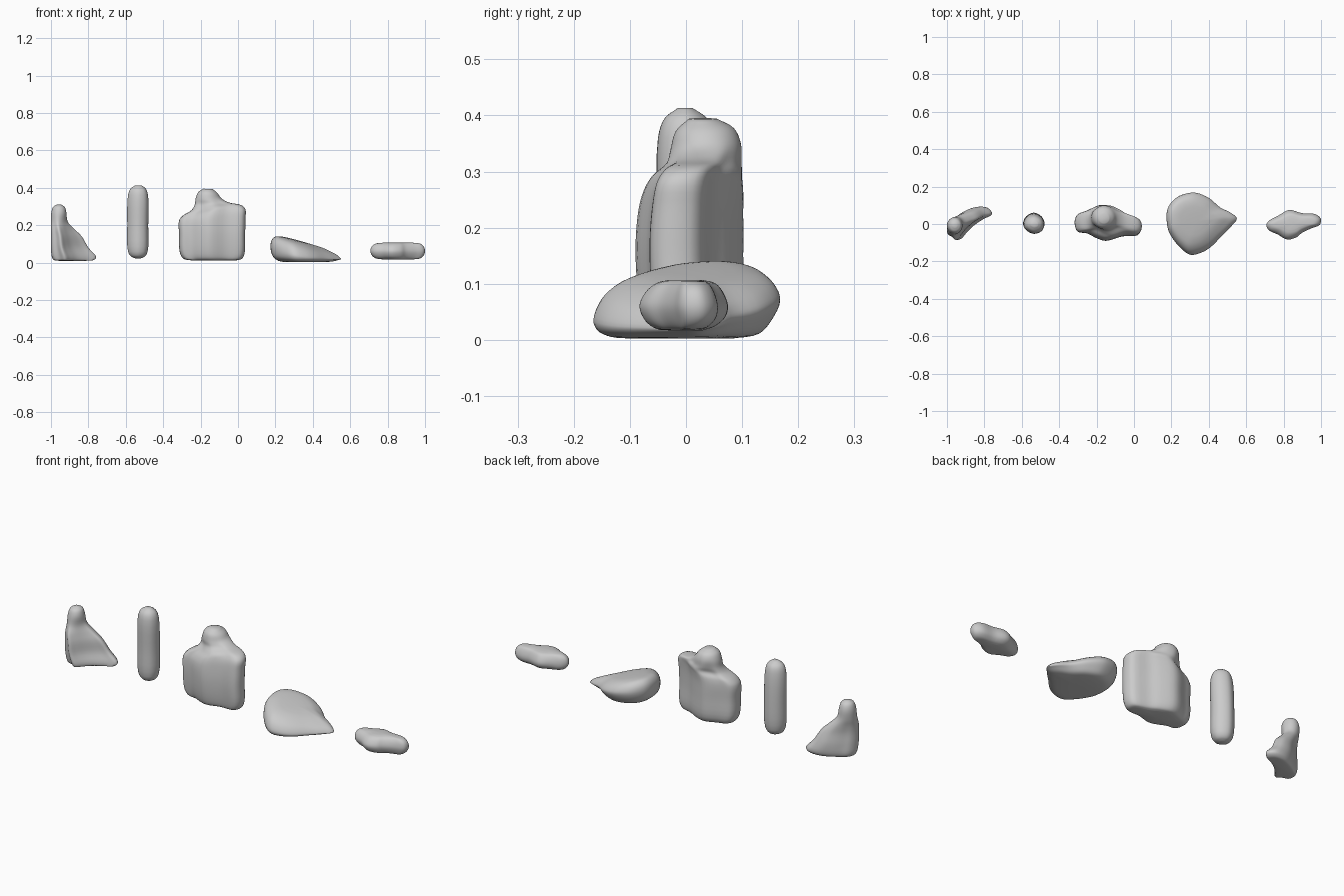
import bpy, bmesh, math
from mathutils import Vector


def spline(pts, closed, sub=4):
    """Centripetal Catmull-Rom curve through the given points."""
    n = len(pts)
    if closed:
        ext = [pts[-1]] + pts + pts[:2]
    else:
        ext = [pts[0] * 2 - pts[1]] + pts + [pts[-1] * 2 - pts[-2]]
    out = []
    for i in range(n if closed else n - 1):
        p = ext[i:i + 4]
        t = [0.0]
        for a, b in zip(p, p[1:]):
            t.append(t[-1] + max((b - a).length, 1e-6) ** 0.5)

        def mix(a, b, ta, tb, u):
            return a * ((tb - u) / (tb - ta)) + b * ((u - ta) / (tb - ta))
        for k in range(sub):
            u = t[1] + (t[2] - t[1]) * k / sub
            a = [mix(p[j], p[j + 1], t[j], t[j + 1], u) for j in range(3)]
            b = [mix(a[j], a[j + 1], t[j], t[j + 2], u) for j in range(2)]
            out.append(mix(b[0], b[1], t[1], t[2], u))
    if not closed:
        out.append(pts[-1].copy())
    return out


def rock(name, outline, levels):
    """Outline runs clockwise from its left end. Each level fits it into a box:
    z, x0, x1, y0, y1, roundness, slope in x, slope in y."""
    ring = spline([Vector((x, y, 0)) for x, y in outline], True)
    n = len(ring)
    lx, hx = min(p.x for p in ring), max(p.x for p in ring)
    ly, hy = min(p.y for p in ring), max(p.y for p in ring)
    rings = []
    for z, x0, x1, y0, y1, rnd, sx, sy in levels:
        cx, cy = (x0 + x1) / 2, (y0 + y1) / 2
        row = []
        for i, p in enumerate(ring):
            a = math.pi - 2 * math.pi * i / n
            u = (1 - rnd) * (2 * (p.x - lx) / (hx - lx) - 1) + rnd * math.cos(a)
            v = (1 - rnd) * (2 * (p.y - ly) / (hy - ly) - 1) + rnd * math.sin(a)
            dx, dy = u * (x1 - x0) / 2, v * (y1 - y0) / 2
            row.append(Vector((cx + dx, cy + dy, z + sx * dx + sy * dy)))
        rings.append(row)
    cols = [spline([r[i] for r in rings], False) for i in range(n)]
    m = len(cols[0])
    bm = bmesh.new()
    vs = [[bm.verts.new(p) for p in c] for c in cols]
    for i in range(n):
        a, b = vs[i], vs[(i + 1) % n]
        for j in range(m - 1):
            bm.faces.new((a[j], b[j], b[j + 1], a[j + 1]))
    for j in (0, m - 1):
        mid = sum((c[j] for c in cols), Vector()) / n
        c = bm.verts.new(mid)
        for i in range(n):
            bm.faces.new((vs[i][j], vs[(i + 1) % n][j], c))
    bmesh.ops.recalc_face_normals(bm, faces=bm.faces)
    for f in bm.faces:
        f.smooth = True
    me = bpy.data.meshes.new(name)
    bm.to_mesh(me)
    bm.free()
    ob = bpy.data.objects.new(name, me)
    bpy.context.collection.objects.link(ob)
    return ob


# boot-shaped rock: curved foot rising into a thin column
rock("boot_rock",
     [(-1, -.02), (-.985, .015), (-.95, .04), (-.9, .07), (-.84, .092),
      (-.78, .088), (-.755, .055), (-.8, .03), (-.86, -.01), (-.9, -.05),
      (-.93, -.08), (-.96, -.06), (-.99, -.05)],
     [(.010, -.96, -.81, -.05, .06, 0, 0, 0),
      (.014, -.985, -.772, -.072, .08, 0, 0, 0),
      (.03, -.995, -.758, -.08, .092, 0, 0, 0),
      (.08, -1, -.80, -.085, .085, 0, 0, 0),
      (.14, -1, -.835, -.085, .068, .1, 0, 0),
      (.18, -1, -.875, -.078, .055, .3, 0, 0),
      (.22, -1, -.91, -.06, .042, .7, 0, 0),
      (.27, -.998, -.918, -.052, .036, 1, 0, 0),
      (.298, -.988, -.927, -.04, .025, 1, 0, 0),
      (.31, -.97, -.945, -.018, .005, 1, 0, 0)])

# upright pillar rock
rock("pillar_rock",
     [(-.59, 0), (-.575, .04), (-.535, .06), (-.495, .04), (-.48, .005),
      (-.495, -.035), (-.535, -.05), (-.575, -.03)],
     [(.023, -.55, -.52, -.01, .02, 0, 0, 0),
      (.033, -.572, -.498, -.033, .04, 0, 0, 0),
      (.06, -.588, -.483, -.047, .055, 0, 0, 0),
      (.2, -.592, -.48, -.05, .06, 0, 0, 0),
      (.36, -.588, -.481, -.05, .05, 0, 0, 0),
      (.395, -.575, -.493, -.038, .037, 0, 0, 0),
      (.413, -.55, -.515, -.015, .012, 0, 0, 0)])

# large shouldered rock with a blunt peak
rock("shouldered_rock",
     [(-.315, .01), (-.3, .05), (-.25, .072), (-.17, .103), (-.1, .08),
      (-.05, .05), (.03, .018), (.04, -.03), (.02, -.06), (-.06, -.066),
      (-.15, -.09), (-.2, -.075), (-.25, -.05), (-.3, -.04)],
     [(.012, -.25, -.01, -.05, .06, 0, 0, 0),
      (.02, -.29, .02, -.068, .085, 0, 0, 0),
      (.05, -.31, .035, -.08, .1, 0, 0, 0),
      (.15, -.315, .038, -.09, .102, 0, 0, 0),
      (.23, -.315, .04, -.085, .102, 0, .03, 0),
      (.268, -.295, .04, -.075, .102, 0, .1, 0),
      (.293, -.25, .02, -.06, .1, .1, .1, 0),
      (.315, -.232, -.05, -.035, .1, .5, .08, 0),
      (.345, -.226, -.09, -.028, .098, .9, 0, .1),
      (.375, -.212, -.11, -.018, .085, 1, -.05, .05),
      (.394, -.185, -.135, .005, .055, 1, -.05, 0)])

# broad flat rock sloping down to a pointed right end
rock("wedge_rock",
     [(.175, .08), (.22, .14), (.28, .165), (.33, .168), (.4, .14),
      (.46, .09), (.52, .06), (.55, .03), (.52, -.01), (.47, -.06),
      (.41, -.12), (.36, -.15), (.3, -.162), (.25, -.13), (.2, -.07),
      (.177, -.02)],
     [(.002, .27, .45, -.08, .08, 0, 0, 0),
      (.008, .215, .51, -.135, .13, 0, -.01, .02),
      (.024, .185, .54, -.158, .153, 0, -.06, .06),
      (.046, .174, .55, -.165, .168, 0, -.16, .11),
      (.074, .178, .535, -.15, .158, 0, -.22, .08),
      (.095, .195, .50, -.12, .138, 0, -.26, .06),
      (.107, .225, .46, -.08, .11, 0, -.27, .05),
      (.112, .28, .40, -.03, .06, 0, -.27, .05)])

# small low rock
rock("small_rock",
     [(.708, .0), (.725, .025), (.77, .05), (.83, .083), (.9, .065),
      (.97, .06), (1, .035), (.995, 0), (.95, -.02), (.9, -.045),
      (.87, -.07), (.82, -.083), (.77, -.055), (.72, -.03)],
     [(.017, .79, .93, -.03, .03, 0, 0, 0),
      (.022, .74, .975, -.052, .052, 0, 0, .05),
      (.037, .717, .993, -.072, .07, 0, 0, .05),
      (.06, .708, 1, -.083, .075, 0, 0, 0),
      (.085, .714, .994, -.072, .066, 0, 0, 0),
      (.101, .735, .975, -.053, .052, 0, 0, 0),
      (.107, .78, .93, -.03, .028, 0, 0, 0)])
